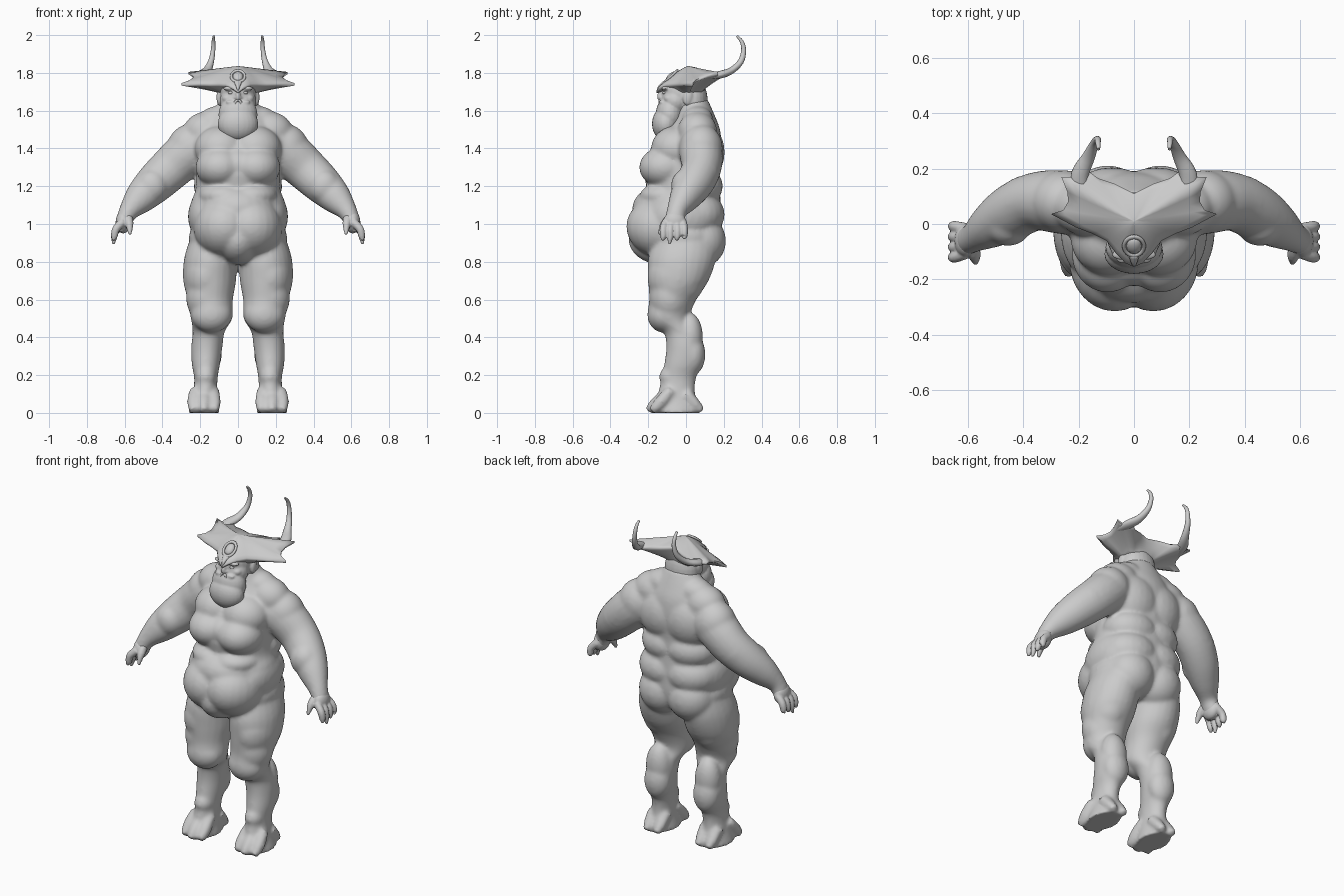
import bpy
import bmesh
from math import radians, cos, sin, tau, atan2
from mathutils import Vector, Matrix

cube = bpy.data.objects.get("Cube")
if cube:
    bpy.data.objects.remove(cube, do_unlink=True)

clay = bpy.data.materials.new("clay grey")
clay.use_nodes = True
grey = (.6, .6, .6, 1)
clay.diffuse_color = grey
clay.node_tree.nodes["Principled BSDF"].inputs["Base Color"].default_value = grey


def sides(x):
    """Both sides for an off-centre part, one for a central part."""
    return (1, -1) if x else (1,)


def blob(bm, loc, size, tilt=0):
    """Ellipsoid, mirrored when it is off centre; tilt turns it about x."""
    for s in sides(loc[0]):
        place = Matrix.Translation((s * loc[0], loc[1], loc[2]))
        matrix = place @ Matrix.Rotation(radians(tilt), 4, 'X') @ Matrix.Diagonal((*size, 1))
        bmesh.ops.create_uvsphere(bm, u_segments=24, v_segments=16, radius=1, matrix=matrix)


def refine(rows, steps=4):
    """Smooth curve through rows of position and radii."""
    rows = [Vector(r) for r in rows]
    result = []
    for i in range(len(rows) - 1):
        a, b, c, d = rows[max(i - 1, 0)], rows[i], rows[i + 1], rows[min(i + 2, len(rows) - 1)]
        for k in range(steps):
            t = k / steps
            result.append(b + (c - a) * (t / 2) + (a * 2 - b * 5 + c * 4 - d) * (t * t / 2)
                          + (b * 3 - a - c * 3 + d) * (t ** 3 / 2))
    return result + [rows[-1]]


def skin_rings(bm, rings):
    """Join equal rings of points into a closed skin."""
    loops = [[bm.verts.new(p) for p in ring] for ring in rings]
    n = len(loops[0])
    for low, high in zip(loops, loops[1:]):
        for i in range(n):
            j = (i + 1) % n
            bm.faces.new((low[i], low[j], high[j], high[i]))
    bm.faces.new(loops[0][::-1])
    bm.faces.new(loops[-1])


def limb(bm, rows, ref=None, n=20):
    """Tube of ellipses: level rings, or rings across the path when ref is set."""
    path = refine(rows)
    for s in sides(rows[0][0] or rows[-1][0]):
        rings = []
        for i, row in enumerate(path):
            centre = Vector(row[:3])
            u, v = Vector((1, 0, 0)), Vector((0, 1, 0))
            if ref:
                ahead = Vector(path[min(i + 1, len(path) - 1)][:3])
                t = (ahead - Vector(path[max(i - 1, 0)][:3])).normalized()
                u = t.cross(Vector(ref)).normalized()
                v = u.cross(t)
            ring = [centre + u * row[3] * cos(tau * k / n) + v * row[4] * sin(tau * k / n)
                    for k in range(n)]
            rings.append([(s * p.x, p.y, p.z) for p in ring])
        skin_rings(bm, rings)


def finish(name, bm, voxel=0, smooth=4, angle=50):
    """Turn a bmesh into an object, fusing its pieces when a voxel size is given."""
    bmesh.ops.recalc_face_normals(bm, faces=bm.faces)
    mesh = bpy.data.meshes.new(name)
    bm.to_mesh(mesh)
    bm.free()
    obj = bpy.data.objects.new(name, mesh)
    bpy.context.collection.objects.link(obj)
    bpy.ops.object.select_all(action='DESELECT')
    obj.select_set(True)
    bpy.context.view_layer.objects.active = obj
    if voxel:
        fuse = obj.modifiers.new("fuse", 'REMESH')
        fuse.mode = 'VOXEL'
        fuse.voxel_size = voxel
        soften = obj.modifiers.new("soften", 'SMOOTH')
        soften.factor = .5
        soften.iterations = smooth
        bpy.ops.object.convert(target='MESH')
        for vert in obj.data.vertices:
            vert.co.z = max(vert.co.z, 0)
    obj.data.materials.clear()
    obj.data.materials.append(clay)
    bpy.ops.object.shade_smooth_by_angle(angle=radians(angle))


# Torso core
body = bmesh.new()
limb(body, [(0, -.03, .8, .08, .1), (0, -.01, .85, .19, .17), (0, -.04, .93, .235, .23),
            (0, -.04, 1.02, .25, .23), (0, -.03, 1.11, .25, .215), (0, -.015, 1.18, .225, .195),
            (0, -.02, 1.28, .22, .2), (0, .01, 1.4, .22, .18), (0, .04, 1.5, .2, .14),
            (0, .05, 1.58, .15, .1), (0, .04, 1.66, .09, .075)], n=32)
# Belly apron, navel cleft, flank folds
blob(body, (.07, -.13, .98), (.165, .187, .16), -8)
blob(body, (0, -.13, .92), (.12, .175, .135))
blob(body, (0, -.11, 1.08), (.205, .175, .13))
blob(body, (.07, -.09, 1.15), (.14, .155, .075))
blob(body, (.17, -.02, 1.04), (.095, .17, .13))
blob(body, (.16, -.01, .93), (.1, .15, .09))
# Chest and shoulders
blob(body, (.095, -.11, 1.3), (.13, .138, .11))
blob(body, (0, -.1, 1.31), (.13, .125, .1))
blob(body, (.09, -.05, 1.4), (.14, .135, .12))
blob(body, (.165, .06, 1.49), (.125, .105, .105))
blob(body, (.1, .06, 1.55), (.11, .085, .075))
blob(body, (.25, .08, 1.4), (.125, .115, .13))
# Broad back and buttocks
blob(body, (.08, .065, 1.38), (.17, .14, .17))
blob(body, (.07, .05, 1.2), (.165, .145, .12))
blob(body, (.08, .05, 1.05), (.17, .155, .13))
blob(body, (.095, .08, .91), (.14, .132, .14))
# Arms
limb(body, [(.17, .06, 1.43, .11, .11), (.27, .08, 1.37, .122, .115), (.36, .08, 1.29, .115, .105),
            (.445, .04, 1.21, .105, .1), (.52, -.01, 1.135, .085, .08), (.58, -.05, 1.065, .053, .053),
            (.61, -.06, 1, .04, .055), (.625, -.06, .96, .025, .045)], ref=(0, 1, 0))
blob(body, (.39, .09, 1.27), (.095, .085, .1))
blob(body, (.455, -.005, 1.2), (.085, .075, .09))
# Legs
limb(body, [(.13, 0, .93, .12, .16), (.145, -.02, .82, .14, .18), (.15, -.04, .7, .14, .16),
            (.147, -.07, .6, .12, .125), (.14, -.09, .5, .11, .11),
            (.155, -.03, .43, .085, .09), (.165, -.005, .35, .083, .1),
            (.17, -.015, .26, .075, .1), (.17, -.04, .18, .062, .092),
            (.175, -.05, .09, .066, .1), (.18, -.05, 0, .085, .125)], n=24)
blob(body, (.17, -.05, .72), (.118, .155, .16))
blob(body, (.16, -.085, .61), (.115, .11, .14))
blob(body, (.14, -.12, .52), (.108, .085, .095))
blob(body, (.165, .02, .4), (.078, .07, .13))
blob(body, (.165, .035, .31), (.08, .068, .11))
blob(body, (.17, -.08, .19), (.055, .062, .06))
# Toes and heel claws
for x, y in ((.125, -.14), (.18, -.155), (.235, -.135)):
    limb(body, [(x * .8 + .035, -.08, .12, .03, .035), (x, y, .055, .034, .036),
                (x, y - .045, .01, .022, .022)], ref=(1, 0, 0), n=12)
for x in (.14, .21):
    limb(body, [(x, 0, .1, .035, .04), (x, .05, .045, .03, .035),
                (x, .085, .01, .02, .02)], ref=(1, 0, 0), n=12)
finish("body", body, voxel=.01, smooth=10)

# Hands
hands = bmesh.new()
blob(hands, (.608, -.06, 1.01), (.04, .06, .06))
for i in range(4):
    y = -.12 + .037 * i
    drop = .02 * abs(i - 1)
    limb(hands, [(.61, y * .8 - .01, 1.01, .023, .022), (.645, y, .975, .021, .02),
                 (.655, y, .935, .018, .017), (.66, y - .005, .893 + drop, .007, .007)],
         ref=(0, 1, 0), n=10)
limb(hands, [(.585, -.07, 1.04, .027, .027), (.575, -.115, 1, .022, .022),
             (.572, -.142, .945, .008, .008)], ref=(1, 0, 0), n=10)
finish("hands", hands, voxel=.005, smooth=3)

# Head with beard, brows, cheeks, nose, lips and ears
head = bmesh.new()
blob(head, (0, -.015, 1.69), (.095, .115, .12))
blob(head, (0, .035, 1.65), (.105, .08, .13))
blob(head, (0, -.108, 1.53), (.107, .072, .092))
blob(head, (0, -.085, 1.58), (.103, .075, .1))
blob(head, (0, -.055, 1.65), (.097, .078, .08))
blob(head, (.042, -.11, 1.718), (.038, .02, .012))
blob(head, (.055, -.09, 1.665), (.03, .028, .022))
blob(head, (0, -.13, 1.68), (.014, .022, .032), -15)
blob(head, (.014, -.128, 1.668), (.01, .014, .009))
blob(head, (.035, -.125, 1.645), (.03, .018, .012))
blob(head, (.1, .01, 1.67), (.014, .025, .042), -10)
finish("head", head, voxel=.006, smooth=3)

eyes = bmesh.new()
blob(eyes, (.038, -.113, 1.695), (.014, .012, .009))
finish("eyes", eyes)


def oval_ring(name, loc, size, thick, tilt):
    """Oval torus facing the front, leaning back by tilt."""
    bpy.ops.mesh.primitive_torus_add(major_radius=1, minor_radius=thick, major_segments=32,
                                     minor_segments=8, location=loc,
                                     rotation=(radians(tilt), 0, 0))
    ring = bpy.context.object
    ring.name = name
    ring.scale = (*size, size[0])
    ring.data.materials.append(clay)
    bpy.ops.object.shade_smooth_by_angle(angle=radians(50))


oval_ring("lips", (0, -.14, 1.637), (.017, .017), .4, 90)

# Flared crest: outline of one half from brow point to rear notch
half = [(0, -.155, 1.705), (.03, -.142, 1.728), (.065, -.105, 1.742), (.1, -.06, 1.745),
        (.15, -.035, 1.745), (.21, -.012, 1.746), (.3, .036, 1.745), (.255, .05, 1.762),
        (.238, .08, 1.775), (.24, .115, 1.79), (.262, .17, 1.805), (.215, .17, 1.79),
        (.17, .195, 1.79), (.13, .165, 1.79), (.07, .145, 1.797), (0, .11, 1.805)]
outline = [Vector(p) for p in half]
outline += [Vector((-p.x, p.y, p.z)) for p in outline[-2:0:-1]]
hub = Vector((0, .01, 1.836))


def crest_ring(t, under=False):
    """Ring between the crown (or the skull, for the underside) and the outline."""
    ring = []
    for p in outline:
        a = atan2(p.y - hub.y, p.x)
        if under:
            root = Vector((.092 * cos(a), hub.y + .09 * sin(a), 1.69))
            q = root.lerp(p, t)
            q.z = root.z + (p.z - .012 - root.z) * t ** .8
        else:
            oval = hub + Vector((.16 * cos(a), .13 * sin(a), p.z - hub.z))
            q = hub.lerp(oval.lerp(p, t), t)
            q.z = hub.z + (p.z - hub.z) * t ** 1.4
        ring.append(q)
    return ring


crest = bmesh.new()
steps = [k / 8 for k in range(9)]
skin_rings(crest, [crest_ring(t, True) for t in steps]
           + [crest_ring(t) for t in reversed(steps[1:])] + [crest_ring(.03)])
finish("crest", crest, angle=75)

# Horns sweeping back and up
horns = bmesh.new()
limb(horns, [(.2, .11, 1.778, .012, .03), (.195, .18, 1.79, .02, .032),
             (.165, .24, 1.812, .018, .024), (.143, .29, 1.86, .016, .016),
             (.132, .305, 1.92, .013, .012), (.13, .295, 1.965, .01, .01),
             (.128, .27, 1.995, .006, .006)], ref=(1, 0, 0), n=14)
finish("horns", horns)

# Brow emblem: raised oval, dome and pointed tail
oval_ring("emblem_rim", (0, -.08, 1.782), (.036, .045), .2, 42)
emblem = bmesh.new()
blob(emblem, (0, -.078, 1.78), (.027, .036, .018), 42)
limb(emblem, [(0, -.11, 1.755, .022, .012), (0, -.135, 1.73, .012, .012),
              (0, -.152, 1.705, .003, .004)], n=10)
finish("emblem", emblem)
